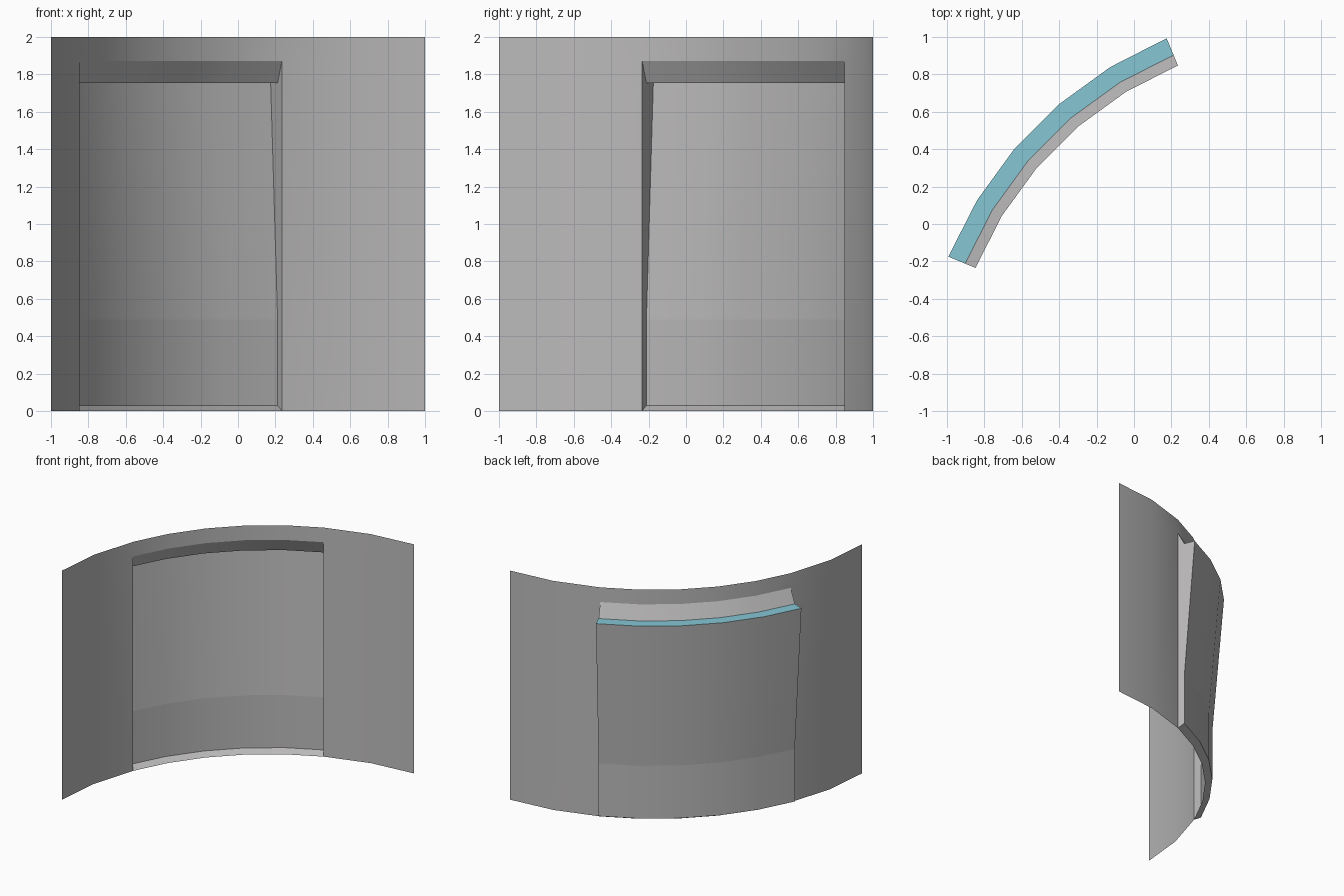
import bpy, math

cube = bpy.data.objects.get("Cube")
if cube:
    bpy.data.objects.remove(cube, do_unlink=True)


def material(name, rgb):
    m = bpy.data.materials.new(name)
    m.use_nodes = True
    m.diffuse_color = (*rgb, 1)
    m.node_tree.nodes["Principled BSDF"].inputs["Base Color"].default_value = (*rgb, 1)
    return m


grey = material("plain grey", (0.50, 0.49, 0.49))
cyan = material("pale cyan", (0.24, 0.57, 0.66))

RADIUS, HEIGHT = 2.0, 2.0
START, END = 112.5, 157.5      # angular limits of the opening
STEPS = 5


def polar(radius, angle, z):
    a = math.radians(angle)
    return (1 + radius * math.cos(a), -1 + radius * math.sin(a), z)


def build(name, verts, faces, mat):
    mesh = bpy.data.meshes.new(name)
    mesh.from_pydata(verts, [], faces)
    mesh.materials.append(mat)
    obj = bpy.data.objects.new(name, mesh)
    bpy.context.collection.objects.link(obj)
    bpy.ops.object.select_all(action="DESELECT")
    obj.select_set(True)
    bpy.context.view_layer.objects.active = obj
    bpy.ops.object.shade_smooth_by_angle(angle=math.radians(30))
    return obj


def sweep(name, low, high, mat, start=START, end=END, steps=STEPS):
    """Curved strip between two (radius, height) points."""
    verts = []
    for i in range(steps + 1):
        angle = start + (end - start) * i / steps
        verts += [polar(low[0], angle, low[1]), polar(high[0], angle, high[1])]
    faces = [(2 * i, 2 * i + 2, 2 * i + 3, 2 * i + 1) for i in range(steps)]
    return build(name, verts, faces, mat)


# Section through the bay, from the foot of the wall up to the opening's top
profile = [(RADIUS, 0), (2.06, 0.03), (2.06, 0.49), (2.157, 1.755),
           (2.06, 1.755), (RADIUS, 1.872)]
parts = ["sill", "lower_panel", "leaning_panel", "ledge", "sloped_soffit"]
for name, low, high in zip(parts, profile, profile[1:]):
    sweep(name, low, high, cyan if name == "ledge" else grey)

# Jambs close both ends of the bay
for name, angle in (("left_jamb", START), ("right_jamb", END)):
    corners = [polar(r, angle, z) for r, z in profile]
    order = range(len(corners))
    build(name, corners, [tuple(order if angle == END else reversed(order))], grey)

# Curved wall: one mesh with the opening left out, welded so it shades smoothly
angles = [90, 101.25] + [START + 9 * i for i in range(STEPS + 1)] + [168.75, 180]
levels = [0, profile[-1][1], HEIGHT]
verts = [polar(RADIUS, a, z) for a in angles for z in levels]
faces = []
for i, a in enumerate(angles[:-1]):
    for k in range(2):
        if k == 0 and START <= a < END:
            continue
        v = i * 3 + k
        faces.append((v, v + 3, v + 4, v + 1))
build("curved_wall", verts, faces, grey)
